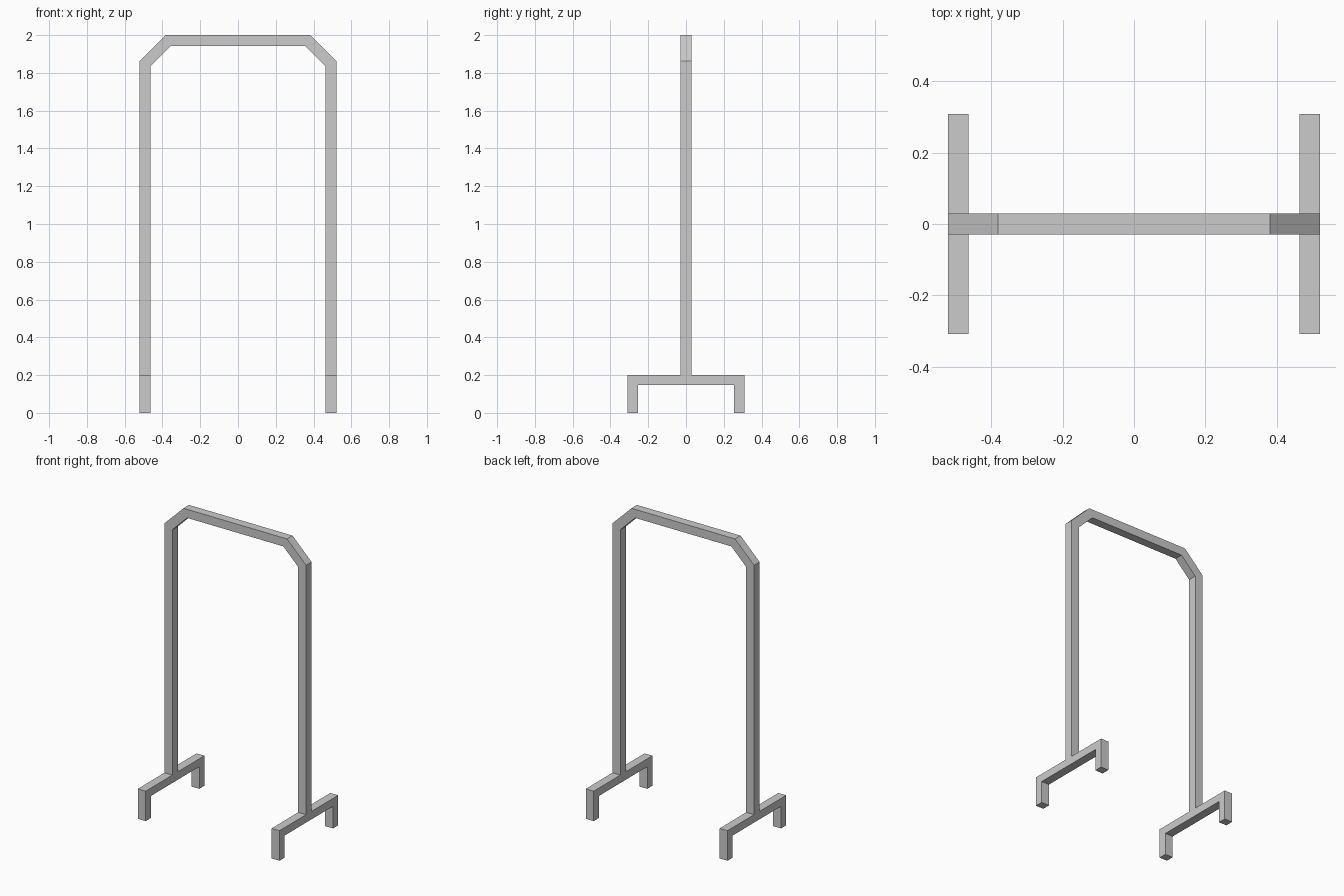
import bpy, bmesh
from mathutils import Vector

if "Cube" in bpy.data.objects:
    bpy.data.objects.remove(bpy.data.objects["Cube"])

X_OUT, X_IN = 0.522, 0.464   # outer and inner faces of the uprights
HALF = 0.029                 # half thickness of the frame in y


def extrude_profile(name, points, direction):
    """Make a solid by extruding a closed planar profile."""
    bm = bmesh.new()
    face = bm.faces.new([bm.verts.new(p) for p in points])
    new = bmesh.ops.extrude_face_region(bm, geom=[face], use_keep_orig=True)["geom"]
    verts = [g for g in new if isinstance(g, bmesh.types.BMVert)]
    bmesh.ops.translate(bm, verts=verts, vec=Vector(direction))
    bmesh.ops.recalc_face_normals(bm, faces=bm.faces[:])
    mesh = bpy.data.meshes.new(name)
    bm.to_mesh(mesh)
    bm.free()
    obj = bpy.data.objects.new(name, mesh)
    bpy.context.collection.objects.link(obj)
    return obj


def mirrored(half):
    """Close a half profile by mirroring it across the first axis."""
    return half + [(-a, z) for a, z in reversed(half)]


# Uprights and top rail with chamfered corners, one continuous bent bar
outer = mirrored([(-X_OUT, 0.2), (-X_OUT, 1.862), (-0.382, 2.0)])
inner = mirrored([(-X_IN, 0.2), (-X_IN, 1.835), (-0.355, 1.943)])
arch = outer + inner[::-1]
extrude_profile("hanging_frame", [(x, -HALF, z) for x, z in arch], (0, 2 * HALF, 0))

# Bridge-shaped foot under each upright
foot = mirrored([(-0.309, 0), (-0.309, 0.2)]) + mirrored([(-0.255, 0), (-0.255, 0.147)])[::-1]
for side, x in (("left", -X_OUT), ("right", X_IN)):
    extrude_profile(side + "_foot", [(x, y, z) for y, z in foot], (X_OUT - X_IN, 0, 0))
